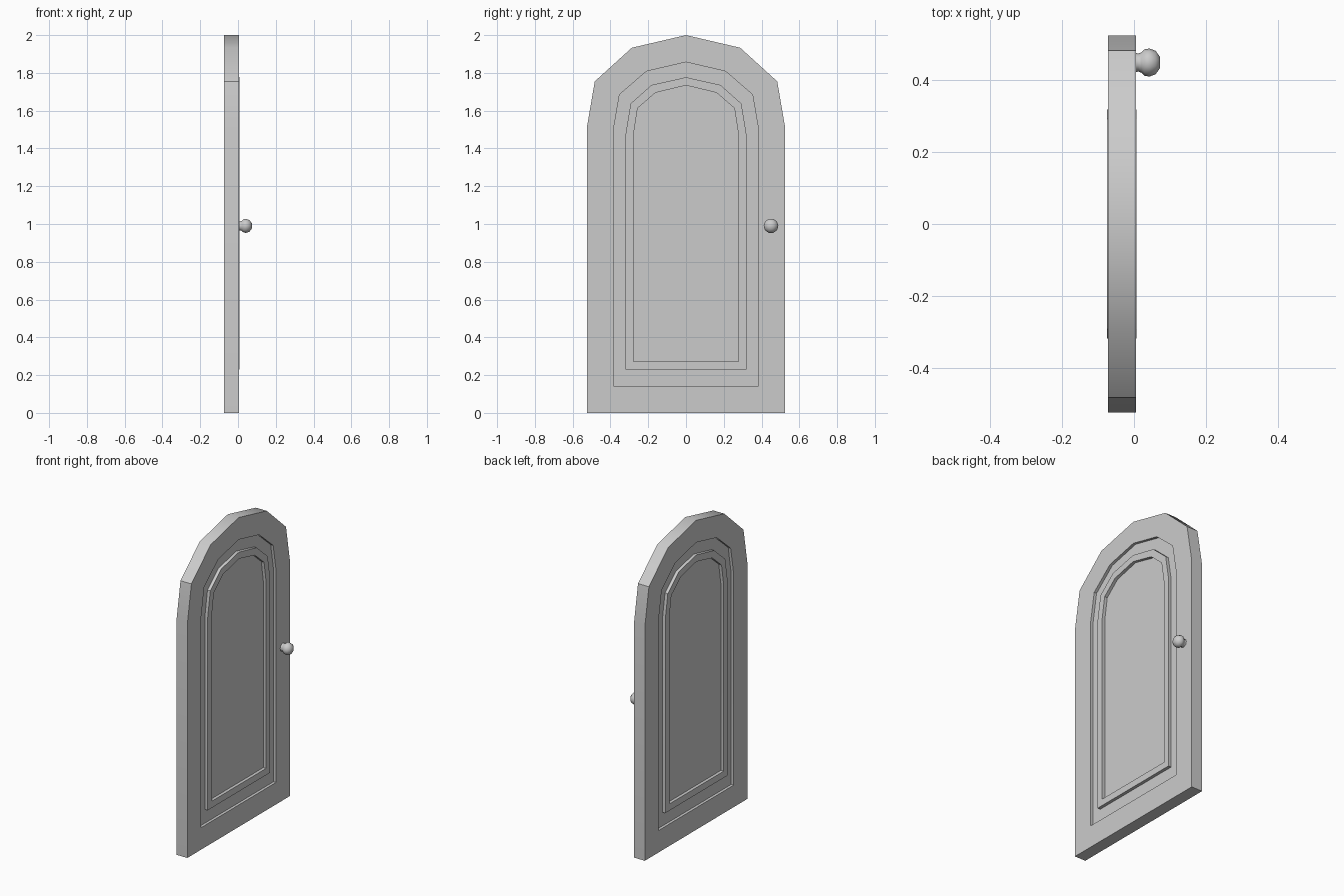
import bpy, bmesh, math

if "Cube" in bpy.data.objects:
    bpy.data.objects.remove(bpy.data.objects["Cube"])


def finish(name, bm, angle):
    bmesh.ops.recalc_face_normals(bm, faces=bm.faces)
    mesh = bpy.data.meshes.new(name)
    bm.to_mesh(mesh)
    bm.free()
    obj = bpy.data.objects.new(name, mesh)
    bpy.context.collection.objects.link(obj)
    bpy.ops.object.select_all(action='DESELECT')
    bpy.context.view_layer.objects.active = obj
    obj.select_set(True)
    bpy.ops.object.shade_smooth_by_angle(angle=math.radians(angle))
    return obj


def skin(bm, loops):
    """Join consecutive closed loops with quads and cap both ends."""
    rings = [[bm.verts.new(p) for p in loop] for loop in loops]
    for a, b in zip(rings, rings[1:]):
        for i in range(len(a)):
            j = (i + 1) % len(a)
            bm.faces.new((a[i], a[j], b[j], b[i]))
    bm.faces.new(rings[0])
    bm.faces.new(rings[-1])


def arch(half):
    """Mirror the right half (bottom corner to apex) into a closed outline."""
    return half + [(-y, z) for y, z in reversed(half[:-1])]


# Arched outlines, from the door edge inward
edge = arch([(0.525, 0), (0.525, 1.51), (0.483, 1.755), (0.287, 1.933), (0, 2.0)])
groove = arch([(0.383, 0.142), (0.383, 1.505), (0.352, 1.685), (0.21, 1.808), (0, 1.857)])
mould = arch([(0.319, 0.23), (0.319, 1.48), (0.293, 1.638), (0.182, 1.736), (0, 1.777)])
panel = arch([(0.278, 0.273), (0.278, 1.473), (0.256, 1.613), (0.162, 1.695), (0, 1.734)])

# Door slab: the same stepped relief on both faces (half-thickness per loop)
CX = -0.034
steps = [(edge, 0.039), (groove, 0.039), (groove, 0.021), (mould, 0.021),
         (mould, 0.041), (panel, 0.041), (panel, 0.021)]
chain = [(o, -t) for o, t in reversed(steps)] + steps
bm = bmesh.new()
skin(bm, [[(CX + t, y, z) for y, z in o] for o, t in chain])
finish("door_panel", bm, 30)

# Knob: lathed profile (x, radius) about an axis along x
profile = [(0.0, 0.028), (0.012, 0.025), (0.02, 0.028), (0.03, 0.037),
           (0.043, 0.039), (0.06, 0.033), (0.073, 0.015)]
N = 10
bm = bmesh.new()
skin(bm, [[(x, 0.45 + r * math.cos(2 * math.pi * i / N),
            0.99 + r * math.sin(2 * math.pi * i / N)) for i in range(N)]
          for x, r in profile])
finish("door_knob", bm, 60)
